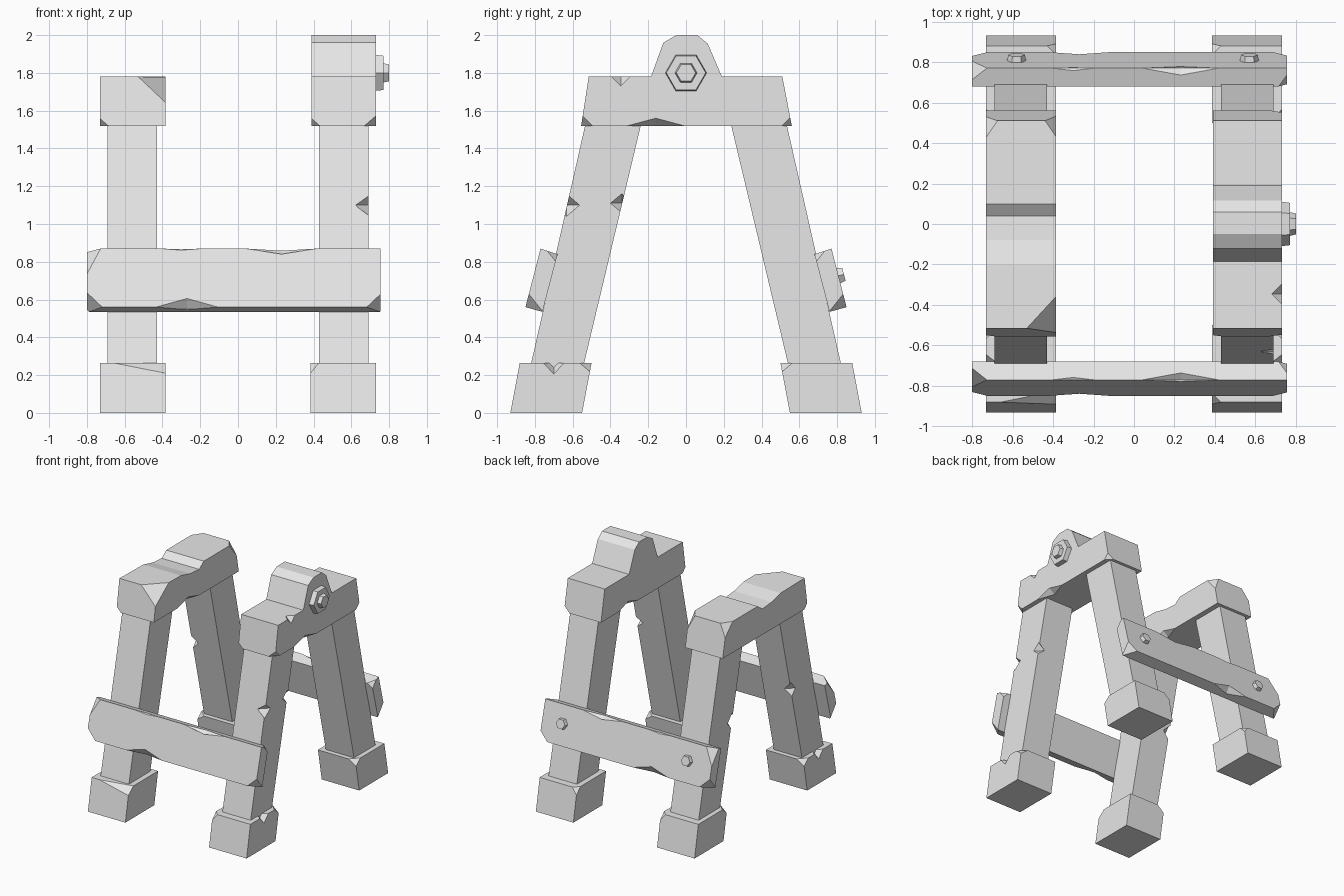
import bpy, bmesh
from mathutils import Vector, Matrix

if "Cube" in bpy.data.objects:
    bpy.data.objects.remove(bpy.data.objects["Cube"])

grey = bpy.data.materials.new("plain grey")
grey.use_nodes = True
grey.diffuse_color = (0.8, 0.8, 0.8, 1)
grey.node_tree.nodes["Principled BSDF"].inputs["Base Color"].default_value = (0.8, 0.8, 0.8, 1)


def add_object(name, bm):
    bmesh.ops.recalc_face_normals(bm, faces=bm.faces)
    mesh = bpy.data.meshes.new(name)
    bm.to_mesh(mesh)
    bm.free()
    mesh.materials.append(grey)
    obj = bpy.data.objects.new(name, mesh)
    bpy.context.scene.collection.objects.link(obj)
    return obj


def chip(bm, corner, normal, depth):
    """Slice a corner off with a plane lying depth below it."""
    n = Vector(normal).normalized()
    geom = bm.verts[:] + bm.edges[:] + bm.faces[:]
    cut = bmesh.ops.bisect_plane(bm, geom=geom, plane_co=Vector(corner) - n * depth,
                                 plane_no=n, clear_outer=True)
    edges = [e for e in cut["geom_cut"] if isinstance(e, bmesh.types.BMEdge)]
    bmesh.ops.holes_fill(bm, edges=edges, sides=0)


def timber(name, profile, x0, x1, chips=(), notches=()):
    """Extrude a (y, z) profile along x, slice its corners and nick its edges."""
    bm = bmesh.new()
    face = bm.faces.new([bm.verts.new((x0, y, z)) for y, z in profile])
    ext = bmesh.ops.extrude_face_region(bm, geom=[face])
    moved = [v for v in ext["geom"] if isinstance(v, bmesh.types.BMVert)]
    bmesh.ops.translate(bm, verts=moved, vec=(x1 - x0, 0, 0))
    bmesh.ops.recalc_face_normals(bm, faces=bm.faces)
    for c in chips:
        chip(bm, *c)
    obj = add_object(name, bm)
    if not notches:
        return obj

    # diamond shaped cutters, removed after use
    cutter_bm = bmesh.new()
    for centre, radii in notches:
        verts = []
        for axis in range(3):
            for sign in (1, -1):
                p = Vector(centre)
                p[axis] += sign * radii[axis]
                verts.append(cutter_bm.verts.new(p))
        bmesh.ops.convex_hull(cutter_bm, input=verts)
    cutter = add_object("notch_cutter", cutter_bm)
    cutter.hide_render = True
    mod = obj.modifiers.new("notches", 'BOOLEAN')
    mod.operation = 'DIFFERENCE'
    mod.solver = 'EXACT'
    mod.object = cutter
    bpy.context.view_layer.update()
    evaluated = obj.evaluated_get(bpy.context.evaluated_depsgraph_get())
    mesh = bpy.data.meshes.new_from_object(evaluated)
    obj.modifiers.clear()
    obj.data = mesh
    bpy.data.objects.remove(cutter)
    return obj


def hexagon(name, base, normal, radius, height, taper=0.85):
    """Six sided bolt part standing on a surface."""
    bm = bmesh.new()
    bmesh.ops.create_cone(bm, cap_ends=True, segments=6, radius1=radius,
                          radius2=radius * taper, depth=height)
    n = Vector(normal).normalized()
    turn = n.to_track_quat('Z', 'X').to_matrix().to_4x4()
    bm.transform(Matrix.Translation(Vector(base) + n * height / 2) @ turn)
    add_object(name, bm)


# Sloping legs and feet, front and back of both frames
leg_notches = {
    ("left", "front"): [((0.69, -0.633, 1.1), (0.07, 0.07, 0.06)),
                        ((0.69, -0.34, 1.11), (0.06, 0.06, 0.05))],
    ("right", "front"): [((-0.69, -0.39, 0.88), (0.06, 0.06, 0.07))],
    ("right", "back"): [((-0.69, 0.38, 0.92), (0.06, 0.06, 0.07))],
}
for side, s in (("left", 1), ("right", -1)):
    for end, e in (("front", -1), ("back", 1)):
        leg = [(e * y, z) for y, z in ((0.235, 1.54), (0.53, 1.54), (0.825, 0.24), (0.545, 0.24))]
        timber(f"{end}_{side}_leg", leg, s * 0.43, s * 0.69,
               notches=leg_notches.get((side, end), ()))
        foot = [(e * y, z) for y, z in ((0.55, 0), (0.93, 0), (0.88, 0.265), (0.5, 0.265))]
        chips = [((s * 0.73, e * 0.5, 0.265), (s, -e, 1.2), 0.035),
                 ((s * 0.385, e * 0.88, 0.265), (-s, e, 1), 0.025)]
        nicks = []
        if e < 0:
            nicks.append(((s * 0.73, -0.7, 0.265), (0.07, 0.055, 0.06)))
        if (s, e) == (-1, -1):
            chips.append(((-0.385, -0.88, 0.265), (0.2, -1, 1.2), 0.035))
        timber(f"{end}_{side}_foot", foot, s * 0.385, s * 0.73, chips, nicks)

# Left top beam with its raised bearing hump
timber("left_top_beam",
       [(-0.555, 1.52), (0.56, 1.52), (0.51, 1.78), (0.19, 1.78), (0.115, 1.955), (0.06, 2),
        (-0.05, 2), (-0.12, 1.96), (-0.185, 1.78), (-0.515, 1.78)], 0.39, 0.73,
       [((0.73, -0.555, 1.52), (1, -1, -1), 0.035),
        ((0.73, 0.56, 1.52), (1, 1, -1), 0.03),
        ((0.39, -0.555, 1.52), (-1, -1, -1), 0.025)],
       [((0.73, -0.345, 1.78), (0.05, 0.05, 0.05)),
        ((0.73, -0.16, 1.52), (0.05, 0.15, 0.04)),
        ((0.39, 0.2, 1.52), (0.05, 0.13, 0.04))])

# Right top beam, worn into a shallow saddle
timber("right_top_beam",
       [(-0.555, 1.52), (0.56, 1.52), (0.51, 1.78), (0.1, 1.78), (0.04, 1.735),
        (-0.08, 1.745), (-0.2, 1.775), (-0.515, 1.78)], -0.73, -0.385,
       [((-0.385, -0.515, 1.78), (1, -0.9, 1.2), 0.08),
        ((-0.385, 0.51, 1.78), (1, 0.7, 0.6), 0.04),
        ((-0.73, 0.51, 1.78), (-1, 0.7, 0.7), 0.04),
        ((-0.73, -0.555, 1.52), (-1, -1, -1), 0.025)],
       [((-0.385, -0.1, 1.52), (0.05, 0.14, 0.04))])

# Cross rails, mirrored front to back
for end, e in (("front", -1), ("back", 1)):
    rail = [(e * y, z) for y, z in ((0.68, 0.84), (0.77, 0.87), (0.85, 0.56), (0.76, 0.535))]
    timber(f"{end}_cross_rail", rail, -0.8, 0.755,
           [((-0.8, e * 0.77, 0.87), (-1, e, 0.8), 0.045),
            ((-0.8, e * 0.85, 0.56), (-1, e, -0.8), 0.05),
            ((0.755, e * 0.85, 0.56), (1, e, -0.8), 0.045),
            ((0.755, e * 0.68, 0.84), (1, -e, 0.8), 0.025)],
           [((0.23, e * 0.77, 0.872), (0.2, 0.055, 0.036)),
            ((-0.27, e * 0.85, 0.55), (0.19, 0.045, 0.075)),
            ((-0.3, e * 0.77, 0.875), (0.16, 0.03, 0.015))])

# Bolts through the back rail and the hump
for side, x in (("left", 0.57), ("right", -0.58)):
    hexagon(f"{side}_rail_bolt", (x, 0.803, 0.725), (0, 0.968, 0.25), 0.048, 0.034)
hexagon("hump_washer", (0.725, 0, 1.8), (1, 0, 0), 0.11, 0.045, 0.95)
hexagon("hump_nut", (0.765, 0, 1.8), (1, 0, 0), 0.06, 0.035)
